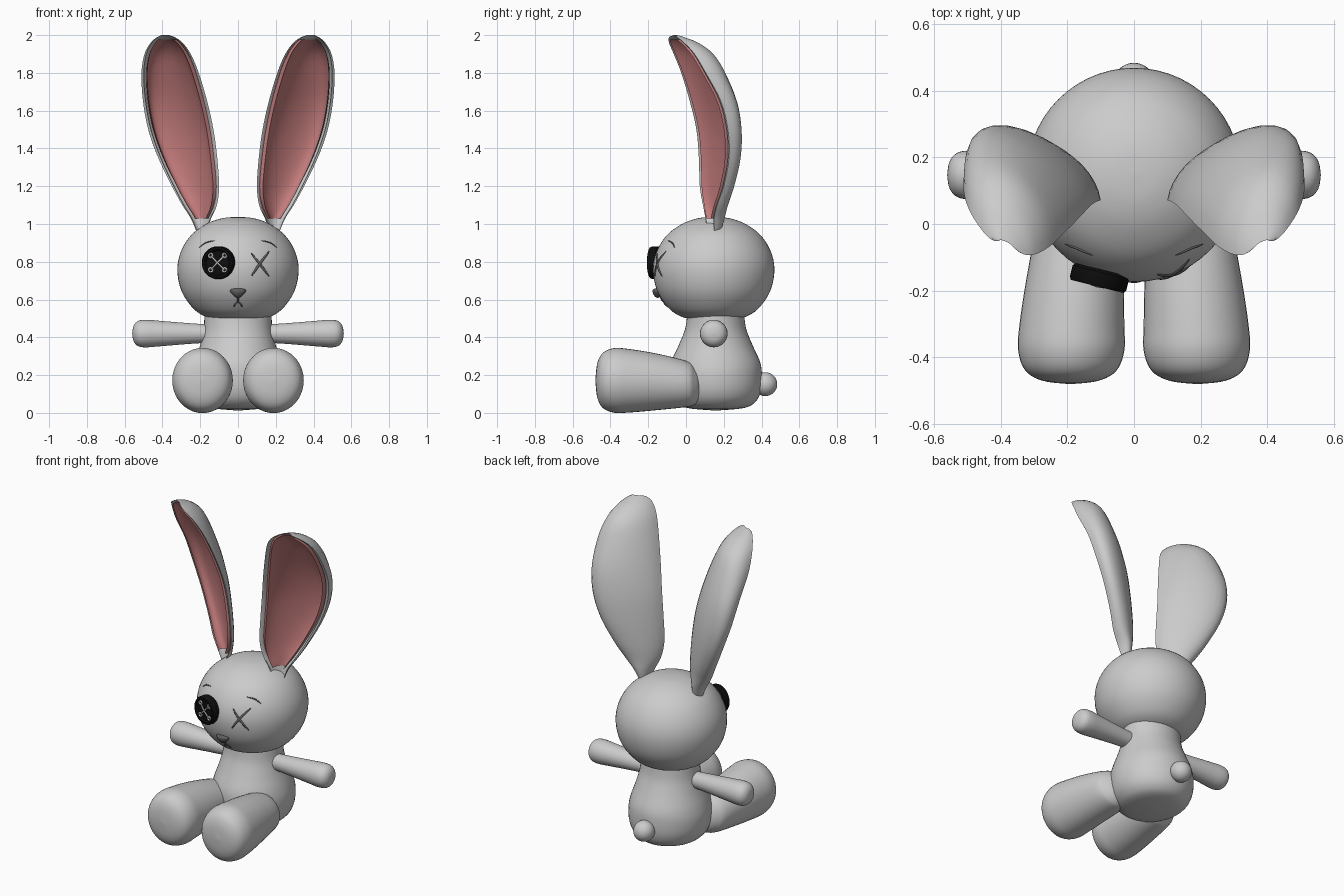
import bpy, bmesh, math
from mathutils import Vector, Matrix

if "Cube" in bpy.data.objects:
    bpy.data.objects.remove(bpy.data.objects["Cube"])

TAU = 2 * math.pi


def material(name, rgb):
    m = bpy.data.materials.new(name)
    m.diffuse_color = (*rgb, 1)
    m.use_nodes = True
    m.node_tree.nodes["Principled BSDF"].inputs["Base Color"].default_value = m.diffuse_color
    return m


PINK = material("pink_fabric", (0.55, 0.20, 0.20))
BLACK = material("black_button", (0.004, 0.004, 0.004))
DARK = material("dark_thread", (0.12, 0.12, 0.12))


def spline(pts, n=5):
    """Catmull-Rom through tuples of numbers."""
    out = []
    for i in range(len(pts) - 1):
        p = [pts[min(max(i + k, 0), len(pts) - 1)] for k in (-1, 0, 1, 2)]
        for j in range(n):
            t = j / n
            out.append(tuple(
                b + 0.5 * t * (c - a + t * (2*a - 5*b + 4*c - d + t * (3*(b - c) + d - a)))
                for a, b, c, d in zip(*p)))
    return out + [pts[-1]]


def loft(name, rings, mat=None, angle=50):
    bm = bmesh.new()
    vs = [[bm.verts.new(co) for co in ring] for ring in rings]
    n = len(vs[0])
    for a, b in zip(vs, vs[1:]):
        for i in range(n):
            bm.faces.new((a[i], a[(i+1) % n], b[(i+1) % n], b[i]))
    bm.faces.new(vs[0])
    bm.faces.new(vs[-1])
    bmesh.ops.remove_doubles(bm, verts=bm.verts, dist=1e-5)
    bmesh.ops.recalc_face_normals(bm, faces=bm.faces)
    me = bpy.data.meshes.new(name)
    bm.to_mesh(me)
    bm.free()
    me.shade_smooth()
    me.set_sharp_from_angle(angle=math.radians(angle))
    if mat:
        me.materials.append(mat)
    ob = bpy.data.objects.new(name, me)
    bpy.context.collection.objects.link(ob)
    return ob


def tube(name, stations, axis, mat=None, n=40, **kw):
    """Stations are (x, y, z, ru, rv); the ring lies across the given axis."""
    u, v = {"x": ((0, 1, 0), (0, 0, 1)), "y": ((1, 0, 0), (0, 0, 1)),
            "z": ((1, 0, 0), (0, 1, 0))}[axis]
    u, v = Vector(u), Vector(v)
    rings = [[Vector(s[:3]) + u * s[3] * math.cos(TAU*i/n) + v * s[4] * math.sin(TAU*i/n)
              for i in range(n)] for s in stations]
    return loft(name, rings, mat, **kw)


def stroke(name, pts, radius, mat=None, taper=0.35):
    cu = bpy.data.curves.new(name, "CURVE")
    cu.dimensions = "3D"
    cu.bevel_depth, cu.bevel_resolution, cu.use_fill_caps = radius, 2, True
    sp = cu.splines.new("POLY")
    sp.points.add(len(pts) - 1)
    for i, (p, co) in enumerate(zip(sp.points, pts)):
        p.co = (*co, 1)
        p.radius = taper + (1 - taper) * math.sin(math.pi * i / (len(pts) - 1))
    if mat:
        cu.materials.append(mat)
    bpy.context.collection.objects.link(bpy.data.objects.new(name, cu))


# Head and body
CY = 0.147
head = spline([(0.5, 0), (0.5, 0.10), (0.507, 0.165), (0.55, 0.234), (0.64, 0.297), (0.75, 0.321),
               (0.85, 0.304), (0.94, 0.249), (1.0, 0.168), (1.03, 0.085), (1.038, 0)])
tube("head", [(0, CY, z, r, r) for z, r in head], "z", n=56)
body = spline([(0.52, 0.178, 0.15), (0.44, 0.182, 0.163), (0.36, 0.20, 0.195), (0.27, 0.228, 0.235),
               (0.2, 0.24, 0.245), (0.12, 0.232, 0.24), (0.06, 0.20, 0.212),
               (0.026, 0.14, 0.15), (0.012, 0, 0)])
tube("body", [(0, 0.157, z, a, b) for z, a, b in body], "z", n=48)

# Tail
bpy.ops.mesh.primitive_uv_sphere_add(segments=28, ring_count=16, radius=0.063,
                                     location=(0, 0.42, 0.152))
bpy.context.object.name = "tail"
bpy.context.object.data.shade_smooth()

# Ear stations: z, inner edge x y, outer edge x y, cup depth
EAR = [(0.96, 0.172, 0.115, 0.22, 0.15, 0.05), (1.03, 0.142, 0.103, 0.25, 0.148, 0.072),
       (1.1, 0.112, 0.09, 0.295, 0.165, 0.078), (1.2, 0.1, 0.073, 0.35, 0.20, 0.085),
       (1.35, 0.11, 0.068, 0.422, 0.228, 0.095), (1.5, 0.13, 0.055, 0.475, 0.222, 0.11),
       (1.65, 0.163, 0.02, 0.503, 0.185, 0.125), (1.8, 0.208, -0.025, 0.511, 0.105, 0.14),
       (1.9, 0.25, -0.065, 0.495, 0.045, 0.135), (1.96, 0.294, -0.09, 0.462, -0.01, 0.1),
       (1.988, 0.333, -0.09, 0.43, -0.045, 0.052), (2.0, 0.365, -0.065, 0.405, -0.05, 0.008)]


def ear_part(name, side, stations, margin, front, back, mat=None, n=14):
    rings = []
    for z, ax, ay, bx, by, d in stations:
        a, b = Vector((ax, ay, z)), Vector((bx, by, z))
        w = b - a
        nrm = Vector((-w.y, w.x, 0)).normalized()
        m = min(margin, w.length * 0.3) / w.length

        def arc(inset, k, off):
            out = []
            for i in range(n + 1):
                s = math.sin(math.pi * i / n)
                t = inset + (1 - 2*inset) * (0.5 - 0.5 * math.cos(math.pi*i/n))
                out.append(a + w * (t + 0.2 * k * s) + nrm * (d * k * s + off))
            return out
        ring = arc(m, *back) + arc(m + 0.04, *front)[::-1]
        rings.append([(side * p.x, p.y, p.z) for p in ring])
    loft(name, rings, mat, angle=60)


ear = spline(EAR, 4)
inner = [s for s in ear if 1.012 < s[0] < 1.982]
for side, tag in ((1, "right"), (-1, "left")):
    ear_part(tag + "_ear", side, ear, 0.0, (0.62, 0), (1, 0))
    ear_part(tag + "_inner_ear", side, inner, 0.022, (0.62, -0.006), (0.62, 0.014), PINK)
    # Arm
    arm = spline([(0.12, 0.048), (0.2, 0.051), (0.3, 0.058), (0.42, 0.068), (0.49, 0.073),
                  (0.53, 0.066), (0.553, 0.04), (0.56, 0)])
    tube(tag + "_arm", [(side * x, CY, 0.42, r, r) for x, r in arm], "x", n=32)
    # Leg
    leg = spline([(0.085, 0.15, 0.14, 0, 0), (0.075, 0.15, 0.14, 0.055, 0.06),
                  (0.045, 0.155, 0.145, 0.1, 0.1), (0, 0.163, 0.153, 0.126, 0.122),
                  (-0.15, 0.176, 0.164, 0.144, 0.149), (-0.3, 0.186, 0.17, 0.157, 0.168),
                  (-0.38, 0.188, 0.172, 0.159, 0.171), (-0.44, 0.189, 0.172, 0.136, 0.146),
                  (-0.47, 0.19, 0.172, 0.083, 0.09), (-0.48, 0.19, 0.172, 0, 0)])
    tube(tag + "_leg", [(side * x, y, z, a, b) for y, x, z, a, b in leg], "y")


def on_head(x, z):
    """Point on the front surface of the head."""
    for (z0, r0), (z1, r1) in zip(head, head[1:]):
        if z0 <= z < z1:
            r = r0 + (r1 - r0) * (z - z0) / (z1 - z0)
            return Vector((x, CY - math.sqrt(max(r*r - x*x, 0)), z))
    return Vector((x, CY, z))


def face_line(name, pts, radius):
    stroke(name, [on_head(x, z) for x, z in spline(pts, 6)], radius, DARK)


# Stitched eye, brows and mouth
face_line("cross_eye_a", [(0.07, 0.845), (0.12, 0.782), (0.165, 0.722)], 0.007)
face_line("cross_eye_b", [(0.165, 0.855), (0.115, 0.79), (0.072, 0.725)], 0.007)
for s in (1, -1):
    face_line("eyebrow", [(s*0.125, 0.912), (s*0.17, 0.901), (s*0.207, 0.875)], 0.004)
    face_line("mouth", [(0, 0.586), (s*0.012, 0.578), (s*0.023, 0.56)], 0.005)
face_line("mouth_stem", [(0, 0.615), (0, 0.60), (0, 0.582)], 0.005)

# Nose
nose = spline([(0.608, 0, 0), (0.614, 0.014, 0.012), (0.632, 0.034, 0.024), (0.648, 0.042, 0.026),
               (0.656, 0.034, 0.02), (0.659, 0, 0)], 4)
ny = on_head(0, 0.635).y
tube("nose", [(0, ny - 0.003, z, a, b) for z, a, b in nose], "z", DARK, n=24)

# Button eye with eyelets and thread
YAW = math.radians(-14)
place = Matrix.Translation((-0.104, -0.164, 0.795)) @ Matrix.Rotation(YAW, 4, "Z")
button = tube("button_eye", [(0, y, 0, r, r) for y, r in (
    (0.028, 0), (0.028, 0.08), (0.02, 0.087), (-0.014, 0.087), (-0.024, 0.082),
    (-0.024, 0.07), (-0.014, 0.062), (-0.014, 0))], "y", BLACK, angle=35)
button.matrix_world = place
for sx in (1, -1):
    for sz in (1, -1):
        bpy.ops.mesh.primitive_torus_add(
            location=place @ Vector((sx*0.038, -0.015, sz*0.038)),
            rotation=(math.pi/2, 0, YAW), major_radius=0.011, minor_radius=0.005,
            major_segments=20, minor_segments=8)
        bpy.context.object.name = "eyelet"
        bpy.context.object.data.shade_smooth()
    stroke("button_thread", [place @ Vector((sx*0.036*t, -0.015 - 0.007*(1 - t*t), 0.036*t))
                             for t in (-1, -0.5, 0, 0.5, 1)], 0.005, taper=0.8)
